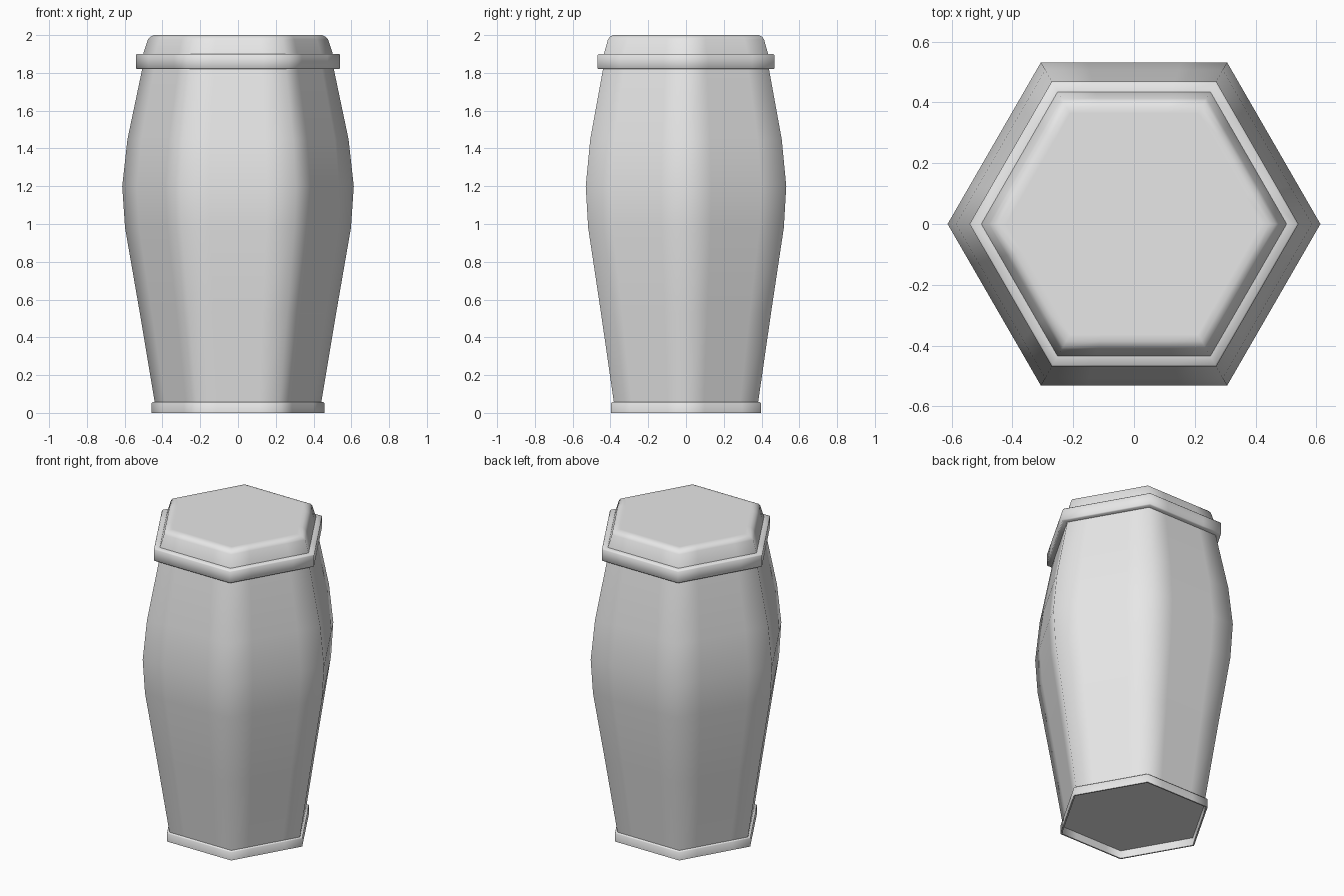
import bpy
import bmesh
import math
from mathutils import Vector

cube = bpy.data.objects.get("Cube")
if cube:
    bpy.data.objects.remove(cube)

GREY = (0.8, 0.8, 0.8, 1)
grey = bpy.data.materials.new("light grey")
grey.use_nodes = True
grey.diffuse_color = GREY
grey.node_tree.nodes["Principled BSDF"].inputs["Base Color"].default_value = GREY

SPLITS = (0, 0.25, 0.75)  # corner plus supporting columns on each side


def hex_loop(radius):
    """Points round a hexagon with corners on the x axis."""
    corners = [Vector((math.cos(i * math.pi / 3), math.sin(i * math.pi / 3))) * radius
               for i in range(6)]
    return [corners[i].lerp(corners[(i + 1) % 6], t) for i in range(6) for t in SPLITS]


def hex_part(name, profile, cap_start=False, cap_end=False, closed=False):
    """Sweep a (radius, height) profile round the hexagon."""
    bm = bmesh.new()
    rings = [[bm.verts.new((p.x, p.y, z)) for p in hex_loop(r)] for r, z in profile]
    pairs = list(zip(rings, rings[1:]))
    if closed:
        pairs.append((rings[-1], rings[0]))
    for low, high in pairs:
        n = len(low)
        for i in range(n):
            j = (i + 1) % n
            bm.faces.new((low[i], low[j], high[j], high[i]))
    if cap_start:
        bm.faces.new(rings[0][::-1])
    if cap_end:
        bm.faces.new(rings[-1])
    bmesh.ops.recalc_face_normals(bm, faces=bm.faces)
    mesh = bpy.data.meshes.new(name)
    bm.to_mesh(mesh)
    bm.free()
    mesh.materials.append(grey)
    obj = bpy.data.objects.new(name, mesh)
    bpy.context.collection.objects.link(obj)
    bpy.ops.object.select_all(action='DESELECT')
    obj.select_set(True)
    bpy.context.view_layer.objects.active = obj
    bpy.ops.object.shade_smooth_by_angle(angle=math.radians(65))
    return obj


# Swelling body, closed underneath
hex_part("body", [(0.44, 0.05), (0.52, 0.53), (0.598, 0.98), (0.613, 1.2),
                  (0.585, 1.45), (0.503, 1.84)], cap_start=True)

# Hollow foot ring
hex_part("foot_ring", [(0.43, 0.057), (0.453, 0.057), (0.457, 0.052), (0.457, 0),
                       (0.447, 0), (0.447, 0.05), (0.43, 0.05)], closed=True)

# Overhanging rim with softened edges
hex_part("rim", [(0.49, 1.82), (0.535, 1.82), (0.541, 1.826), (0.541, 1.894),
                 (0.535, 1.9), (0.49, 1.9)], closed=True)

# Raised lid with a sloping shoulder
hex_part("lid", [(0.505, 1.89), (0.502, 1.9), (0.477, 1.977), (0.466, 1.99),
                 (0.445, 2.0), (0.42, 2.0)], cap_end=True)
